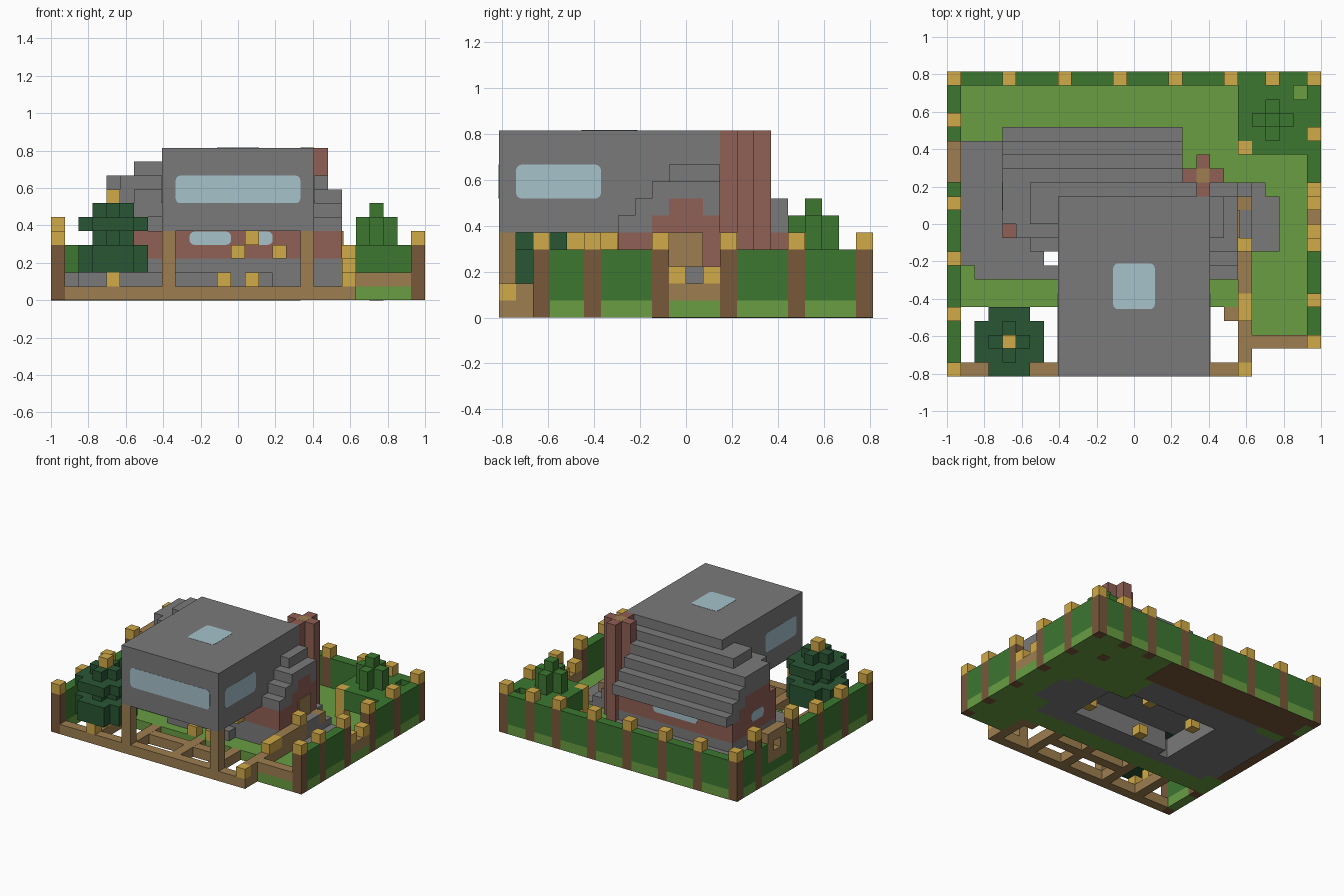
import bpy
import bmesh
from mathutils import Vector

if "Cube" in bpy.data.objects:
    bpy.data.objects.remove(bpy.data.objects["Cube"], do_unlink=True)

UNIT = 2 / 27                      # size of one block
ORIGIN = Vector((-13.5, -11, 0))   # block grid corner


def make_material(name, red, green, blue):
    material = bpy.data.materials.new(name)
    material.use_nodes = True
    colour = (red, green, blue, 1)
    material.diffuse_color = colour
    material.node_tree.nodes["Principled BSDF"].inputs["Base Color"].default_value = colour
    return material


stone = make_material("grey stone", .195, .195, .195)
grass = make_material("grass green", .14, .34, .055)
leaf = make_material("hedge green", .045, .185, .03)
pine = make_material("pine green", .022, .092, .034)
gold = make_material("lantern gold", .64, .4, .065)
timber = make_material("tan timber", .34, .21, .08)
bark = make_material("dark bark", .185, .098, .042)
brick = make_material("red brick", .28, .115, .09)
glass = make_material("pale glass", .38, .54, .6)


def build(name, material, boxes, round_axis=None):
    """Make one object of cuboids, each given as x, y and z ranges in blocks."""
    mesh = bpy.data.meshes.new(name)
    bm = bmesh.new()
    for x0, x1, y0, y1, z0, z1 in boxes:
        low, high = Vector((x0, y0, z0)), Vector((x1, y1, z1))
        verts = bmesh.ops.create_cube(bm, size=1)["verts"]
        for v in verts:
            v.co = low + Vector((v.co[a] + .5) * (high - low)[a] for a in range(3))
            v.co = (v.co + ORIGIN) * UNIT
    if round_axis is not None:
        edges = [e for e in bm.edges
                 if abs((e.verts[0].co - e.verts[1].co).normalized()[round_axis]) > .9]
        bmesh.ops.bevel(bm, geom=edges, offset=UNIT * .35, segments=4,
                        profile=.5, affect="EDGES")
    bm.to_mesh(mesh)
    bm.free()
    mesh.materials.append(material)
    obj = bpy.data.objects.new(name, mesh)
    bpy.context.collection.objects.link(obj)
    return obj


def cell(x, y, z0, z1):
    return (x, x + 1, y, y + 1, z0, z1)


# Lawn around the open house footprint
build("lawn", grass, [
    (1, 26, 18, 21, 0, 1), (1, 4, 17, 18, 0, 1), (17, 26, 14, 18, 0, 1),
    (1, 22, 5, 7, 0, 1), (1, 2, 7, 8, 0, 1), (22, 26, 3, 9, 0, 1),
    (24, 26, 9, 14, 0, 1), cell(23, 13, 0, 1)])
build("soil_underside", bark, [(1, 18, 18, 22, -.02, .02), (0, 1, 9, 18, -.02, .02)])

# Boundary posts: x, y, height
posts = [(x, 21, 4) for x in (0, 4, 8, 12, 16, 20, 23, 26)]
posts += [(26, y, 4) for y in (2, 5, 9, 13, 17)]
posts += [(0, y, 4) for y in (0, 4, 8)] + [(0, y, 5) for y in (12, 18)]
build("boundary_posts", bark, [cell(x, y, 0, h) for x, y, h in posts])
build("post_lanterns", gold, [cell(x, y, h, h + 1) for x, y, h in posts])


# Hedges fill the gaps between neighbouring posts
def gaps(stops):
    stops = sorted(stops)
    return [(a + 1, b) for a, b in zip(stops, stops[1:])]


back = [(a, b, 21, 22) for a, b in gaps([p[0] for p in posts if p[1] == 21])]
east = [(26, 27, a, b) for a, b in gaps([p[1] for p in posts if p[0] == 26])]
west = [(0, 1, a, b) for a, b in gaps([p[1] for p in posts if p[0] == 0])]
solid = [r for r in back + east + west if r not in [(26, 27, 10, 13), (0, 1, 13, 18)]]
build("hedges", leaf, [r + (1, 4) for r in solid]
      + [(0, 1, 13, 14, 1, 4), (0, 1, 17, 18, 1, 4), (0, 1, 14, 17, 1, 2)])
build("hedge_footing", grass, [r + (0, 1) for r in back + east + west]
      + [(22, 26, 2, 3, 0, 1)])

# Gates and low front rail
build("west_gate_frame", timber, [
    (0, 1, 14, 17, 2, 3), (0, 1, 14, 17, 4, 5),
    (0, 1, 14, 15, 3, 4), (0, 1, 16, 17, 3, 4)])
build("east_gate_rail", timber, [(26, 27, 10, 13, 1, 2)])
build("east_gate_lanterns", gold, [cell(26, y, 2, 3) for y in (10, 12)])
build("front_low_rail", timber, [(22, 26, 2, 3, 1, 2)])

# Open timber deck frame and porch pillars
build("deck_frame", timber, [(1, 22, 0, 1, 0, 1)]
      + [(x, x + 1, 1, 5, 0, 1) for x in (4, 8, 13, 17)]
      + [(9, 17, 3, 4, 0, .99), cell(20, 4, 0, 1)])
build("porch_pillars", timber, [cell(x, 0, 1, 5) for x in (8, 18)])

# Side path fence climbing to the door
build("path_fence", timber, [
    (21, 22, 1, 5, 0, 1), (21, 22, 1, 6, 1, 2),
    (21, 22, 6, 10, 1, 3), cell(21, 12, 2, 3)])
build("path_lanterns", gold, [
    cell(21, 0, 1, 2), cell(21, 4, 2, 3), cell(21, 5, 2, 3),
    cell(21, 9, 3, 4), cell(21, 16, 1, 4)])

# Stepped stone foundation, hollow underneath
build("foundation_ledge", stone, [
    (1, 7, 8, 17, 0, 2), (2, 8, 7, 8, 0, 2), (4, 17, 15, 18, 0, 2),
    (8, 19, 7, 9, 0, 2), (19, 22, 7, 14, 0, 2)])
build("foundation_floor", stone, [
    (4, 6, 10, 17, 2, 3), (6, 17, 9, 17, 2, 3), (8, 17, 7, 9, 2, 3),
    (17, 21, 7, 14, 2, 3), (9, 12, 6, 7, 1, 2), (14, 16, 6, 7, 1, 2)])
build("door_step", stone, [(22, 23, 9, 14, 0, 1.3), (23, 24, 9, 13, 0, 1.3),
                           (21, 22, 10, 12, 2, 3)])
build("cellar_lanterns", gold, [
    cell(x, y, .05, 1) for x, y in ((18, 10), (14, 14), (8, 13), (11, 9))])

# Brick house walls, with stepped gables flush with the roof ends
build("brick_walls", brick, [
    (8, 20, 7, 8, 3, 5), (6, 8, 9, 10, 3, 5), (4, 17, 16, 17, 3, 5),
    (16, 17, 13, 16, 3, 7), (17, 20, 12, 13, 3, 6),
    (4, 5, 10, 16, 3, 5), (4, 5, 10, 16, 5, 6), (4, 5, 11, 15, 6, 7),
    (20, 21, 7, 13, 3, 5), (20, 21, 9, 13, 5, 6), (20, 21, 10, 12, 6, 7)])
build("east_door", timber, [(21, 21.1, 10, 12, 3, 5)])

# Stepped gable roof, rising from both eaves to the ridge; ends are capped lower
starts = [8, 8, 6, 5, 4, 4, 4, 4, 4, 4, 4]
rows = []
for step, start in enumerate(starts):
    y = step + 7
    rise = 6 + min(step, 10 - step)
    end = 19 if y < 13 else 18 if y == 13 else 17
    for x0, x1, cap in ((start, 6, 9), (max(start, 6), 8, 10), (8, end, 11)):
        top = min(rise, cap)
        if x0 < x1:
            rows.append((x0, x1, y, y + 1, max(top - 2, 5), top))

# East roof end, arching over the door gable
for y, bottom in zip(range(7, 13), (5, 5, 6, 7, 7, 6)):
    for x, cap in ((19, 9), (20, 8)):
        rows.append(cell(x, y, bottom, min(y - 1, cap)))
build("stepped_roof", stone, rows)

# Large projecting upper room
build("upper_room", stone, [(8, 19, 0, 11, 5, 11), (8, 19, 11, 12, 9, 11)])
build("front_window", glass, [(9, 18, -.02, .02, 7, 9)], 1)
build("side_windows", glass, [(x - .02, x + .02, 1, 6, 7, 9) for x in (8, 19)], 0)
build("skylight", glass, [(12, 15, 4.85, 8.15, 10.98, 11.02)], 2)

# Small windows in the brick walls
build("wall_windows", glass, [
    (10, 13, 6.98, 7.02, 4, 4.95), (14, 16, 6.98, 7.02, 4, 4.95),
    (8, 13, 16.98, 17.02, 3.9, 4.9)], 1)
build("gable_window", glass, [(3.98, 4.02, 12, 14, 4, 5)], 0)

# Porch lanterns
build("porch_lanterns", gold, [
    cell(12, 5, 1, 2), cell(14, 5, 1, 2), cell(13, 6, 3, 4),
    cell(14, 6, 4, 5), cell(16, 6, 3, 4)])

# Cross-shaped chimney
build("chimney", brick, [(17, 20, 14, 15, 1, 11), cell(18, 13, 1, 11), cell(18, 15, 1, 11)])
build("chimney_flue", timber, [(18, 19, 14, 15, 10.9, 11.01)])


# Trees are stacked crosses of leaf blocks: radius, bottom, top
def tree(name, material, x, y, tiers):
    boxes = []
    for radius, z0, z1 in tiers:
        inner = max(radius - 1, 0)
        for dx, dy in {(radius, inner), (inner, radius)}:
            boxes.append((x - dx, x + dx + 1, y - dy, y + dy + 1, z0, z1))
    build(name, material, boxes)


tree("dark_tree", pine, 4, 2, [(2, 2, 4), (1, 4, 5), (2, 5, 6), (1, 6, 7)])
build("dark_tree_lanterns", gold, [cell(4, 2, 7, 8), cell(4, 0, 1, 2), cell(4, 2, 1, 2)])
tree("corner_bush", leaf, 23, 18, [(2, 2, 4), (1, 4, 6), (0, 6, 7)])
build("bush_skirt", leaf, [(21, 25, 20, 21, 2, 4), (25, 26, 16, 20, 2, 4)])
build("bush_trunk", bark, [cell(23, 18, -.01, 2)])
